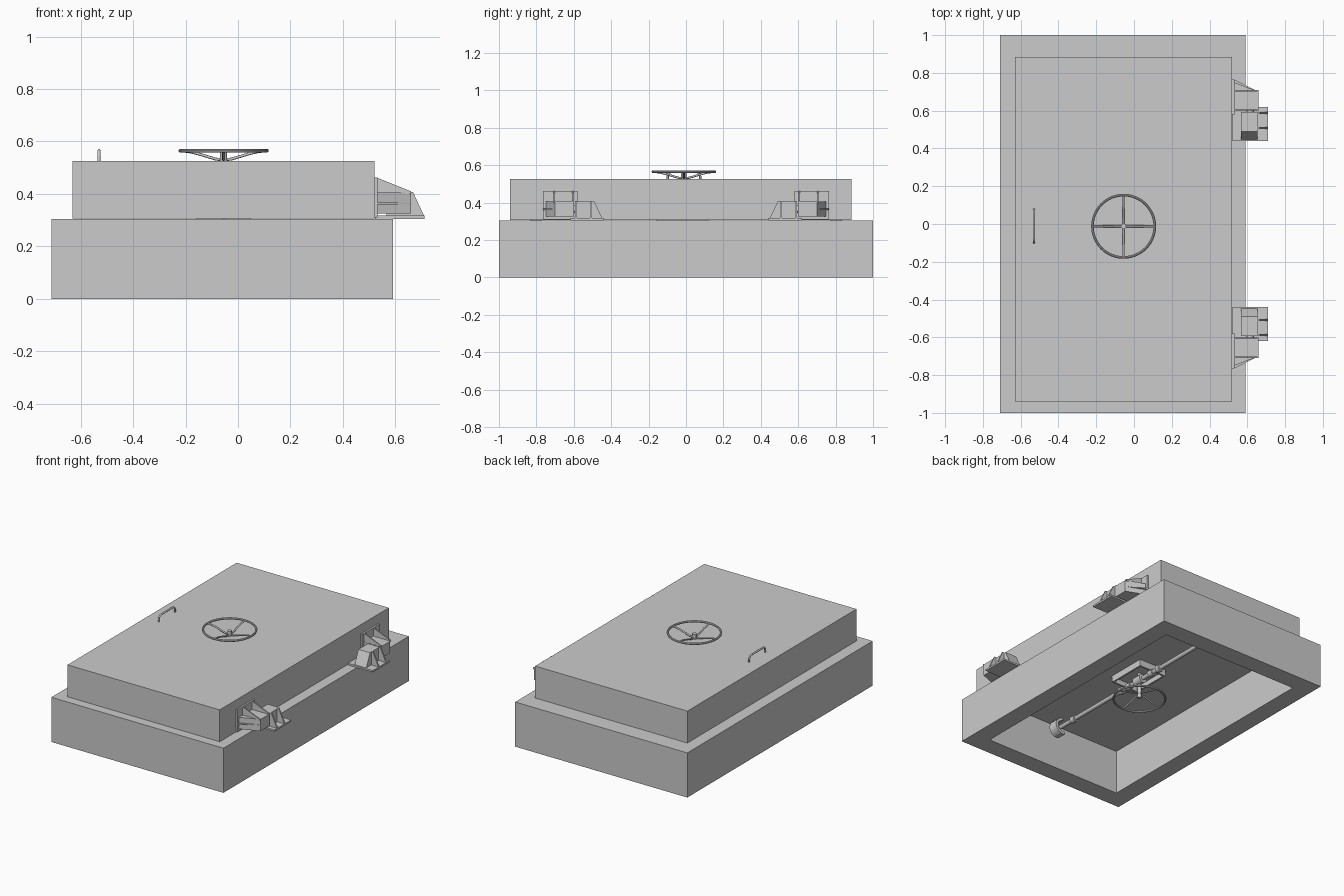
import bpy, bmesh, math
from mathutils import Vector

if "Cube" in bpy.data.objects:
    bpy.data.objects.remove(bpy.data.objects["Cube"])

CX, CY = -0.055, -0.012          # wheel axis


def mesh_obj(name, verts, faces):
    me = bpy.data.meshes.new(name)
    me.from_pydata(verts, [], faces)
    bm = bmesh.new()
    bm.from_mesh(me)
    bmesh.ops.recalc_face_normals(bm, faces=bm.faces)
    bm.to_mesh(me)
    bm.free()
    ob = bpy.data.objects.new(name, me)
    bpy.context.collection.objects.link(ob)
    return ob


def prism(name, profile, axis, lo, hi):
    """Extrude a 2D profile along an axis (the profile holds the other two axes in order)."""
    def place(p, t):
        q = list(p)
        q.insert(axis, t)
        return q
    n = len(profile)
    verts = [place(p, lo) for p in profile] + [place(p, hi) for p in profile]
    faces = [list(range(n)), list(range(n, 2 * n))]
    faces += [[i, (i + 1) % n, n + (i + 1) % n, n + i] for i in range(n)]
    return mesh_obj(name, verts, faces)


def box(name, x, y, z):
    return prism(name, [(x[0], y[0]), (x[1], y[0]), (x[1], y[1]), (x[0], y[1])], 2, *z)


def ring_box(name, outer, inner, z):
    """Rectangular frame, open above and below."""
    def loop(r, h):
        return [(r[0], r[2], h), (r[1], r[2], h), (r[1], r[3], h), (r[0], r[3], h)]
    verts = loop(outer, z[0]) + loop(inner, z[0]) + loop(inner, z[1]) + loop(outer, z[1])
    faces = [[k * 4 + i, k * 4 + (i + 1) % 4, (k + 1) % 4 * 4 + (i + 1) % 4, (k + 1) % 4 * 4 + i]
             for k in range(4) for i in range(4)]
    return mesh_obj(name, verts, faces)


def smooth(ob):
    bpy.ops.object.select_all(action='DESELECT')
    ob.select_set(True)
    bpy.context.view_layer.objects.active = ob
    bpy.ops.object.shade_smooth_by_angle()


def rod(name, a, b, r, sides=16):
    a, b = Vector(a), Vector(b)
    bpy.ops.mesh.primitive_cylinder_add(vertices=sides, radius=r, depth=(b - a).length, location=(a + b) / 2)
    ob = bpy.context.object
    ob.name = name
    ob.rotation_euler = (b - a).to_track_quat('Z', 'Y').to_euler()
    smooth(ob)
    return ob


def tube(name, pts, r):
    cu = bpy.data.curves.new(name, 'CURVE')
    cu.dimensions = '3D'
    cu.bevel_depth = r
    cu.bevel_resolution = 2
    cu.use_fill_caps = True
    sp = cu.splines.new('POLY')
    sp.points.add(len(pts) - 1)
    for p, q in zip(sp.points, pts):
        p.co = (*q, 1)
    ob = bpy.data.objects.new(name, cu)
    bpy.context.collection.objects.link(ob)
    return ob


def wheel(name, z, s):
    """Dished hand wheel; z is the hub base and s the direction it rises in."""
    bpy.ops.mesh.primitive_torus_add(major_radius=0.165, minor_radius=0.007, major_segments=48,
                                     minor_segments=10, location=(CX, CY, z + s * 0.04))
    rim = bpy.context.object
    rim.name = name + "_rim"
    smooth(rim)
    rod(name + "_hub", (CX, CY, z), (CX, CY, z + s * 0.034), 0.014)
    for i in range(4):
        c, d = math.cos(i * math.pi / 2), math.sin(i * math.pi / 2)
        tube(f"{name}_spoke_{i}", [(CX + c * r, CY + d * r, z + s * h) for r, h in
             ((0.008, 0.006), (0.03, 0.008), (0.10, 0.029), (0.13, 0.036), (0.165, 0.04))], 0.0055)


# hatch body
ring_box("frame", (-0.71, 0.59, -1, 1), (-0.585, 0.465, -0.872, 0.872), (0, 0.305))
box("door", (-0.63, 0.52), (-0.94, 0.885), (0.307, 0.525))

# hand wheels on both faces of the door
wheel("outer_wheel", 0.525, 1)
wheel("inner_wheel", 0.155, -1)
rod("spindle", (CX, CY, 0.13), (CX, CY, 0.308), 0.012)

# pull handle with rounded corners
hx, hz, r = -0.53, 0.565, 0.025
path = [(hx, -0.098, 0.52)]
for cy, start in ((-0.098 + r, 180), (0.076 - r, 90)):
    for k in range(6):
        t = math.radians(start - k * 18)
        path.append((hx, cy + r * math.cos(t), hz - r + r * math.sin(t)))
path.append((hx, 0.076, 0.52))
tube("pull_handle", path, 0.006)

# lock housing under the door
box("lock_plate", (-0.16, 0.05), (-0.16, 0.12), (0.296, 0.309))
ring_box("lock_housing", (-0.16, 0.05, -0.16, 0.12), (-0.148, 0.038, -0.148, 0.108), (0.262, 0.297))

# locking bar with collars and a hook at each end
BZ = 0.25
rod("locking_bar", (CX, -0.84, BZ), (CX, 0.83, BZ), 0.014)
rod("bar_gear", (CX, CY - 0.035, BZ), (CX, CY + 0.035, BZ), 0.03, 20)
for s in (-1, 1):
    side = "front" if s < 0 else "back"
    for n, (a, b, rad) in enumerate(((0.09, 0.13, 0.022), (0.17, 0.2, 0.025), (0.64, 0.68, 0.022))):
        rod(f"bar_collar_{side}_{n}", (CX, s * a, BZ), (CX, s * b, BZ), rad)
    angles = [math.radians(-110 + k * 20) for k in range(11)]
    hook = [(CX + 0.055 * math.cos(a), BZ + 0.057 * math.sin(a)) for a in angles]
    hook += [(CX + 0.038 * math.cos(a), BZ + 0.038 * math.sin(a)) for a in reversed(angles)]
    prism("hook_" + side, hook, 1, *sorted((s * 0.77, s * 0.835)))
    box("hook_web_" + side, (CX, CX + 0.045), sorted((s * 0.79, s * 0.815)), (BZ - 0.012, BZ + 0.012))

# hinges, mirrored front to back
for s in (-1, 1):
    side = "front" if s < 0 else "back"

    def span(a, b):
        return sorted((s * a, s * b))
    box("hinge_door_plate_" + side, (0.518, 0.532), span(0.58, 0.765), (0.31, 0.462))
    prism("hinge_arm_" + side, [(0.53, s * 0.75), (0.66, s * 0.70), (0.66, s * 0.60), (0.53, s * 0.60)],
          2, 0.325, 0.405)
    for n, y in enumerate((0.605, 0.705)):
        prism(f"hinge_arm_rib_{side}_{n}", [(0.53, 0.40), (0.53, 0.462), (0.66, 0.41), (0.66, 0.40)],
              1, *span(y - 0.004, y + 0.004))
    prism("hinge_arm_brace_" + side, [(0.53, s * 0.765), (0.66, s * 0.70), (0.53, s * 0.70)], 2, 0.36, 0.368)
    box("hinge_base_" + side, (0.522, 0.71), span(0.44, 0.62), (0.305, 0.317))
    prism("hinge_block_" + side, [(s * 0.447, 0.315), (s * 0.49, 0.405), (s * 0.592, 0.405), (s * 0.592, 0.315)],
          0, 0.567, 0.655)
    for n, y in enumerate((0.508, 0.588)):
        prism(f"hinge_base_gusset_{side}_{n}", [(0.655, 0.315), (0.71, 0.315), (0.667, 0.408), (0.655, 0.408)],
              1, *span(y - 0.005, y + 0.005))
    rod("hinge_pin_" + side, (0.615, s * 0.58, 0.365), (0.615, s * 0.62, 0.365), 0.02)
